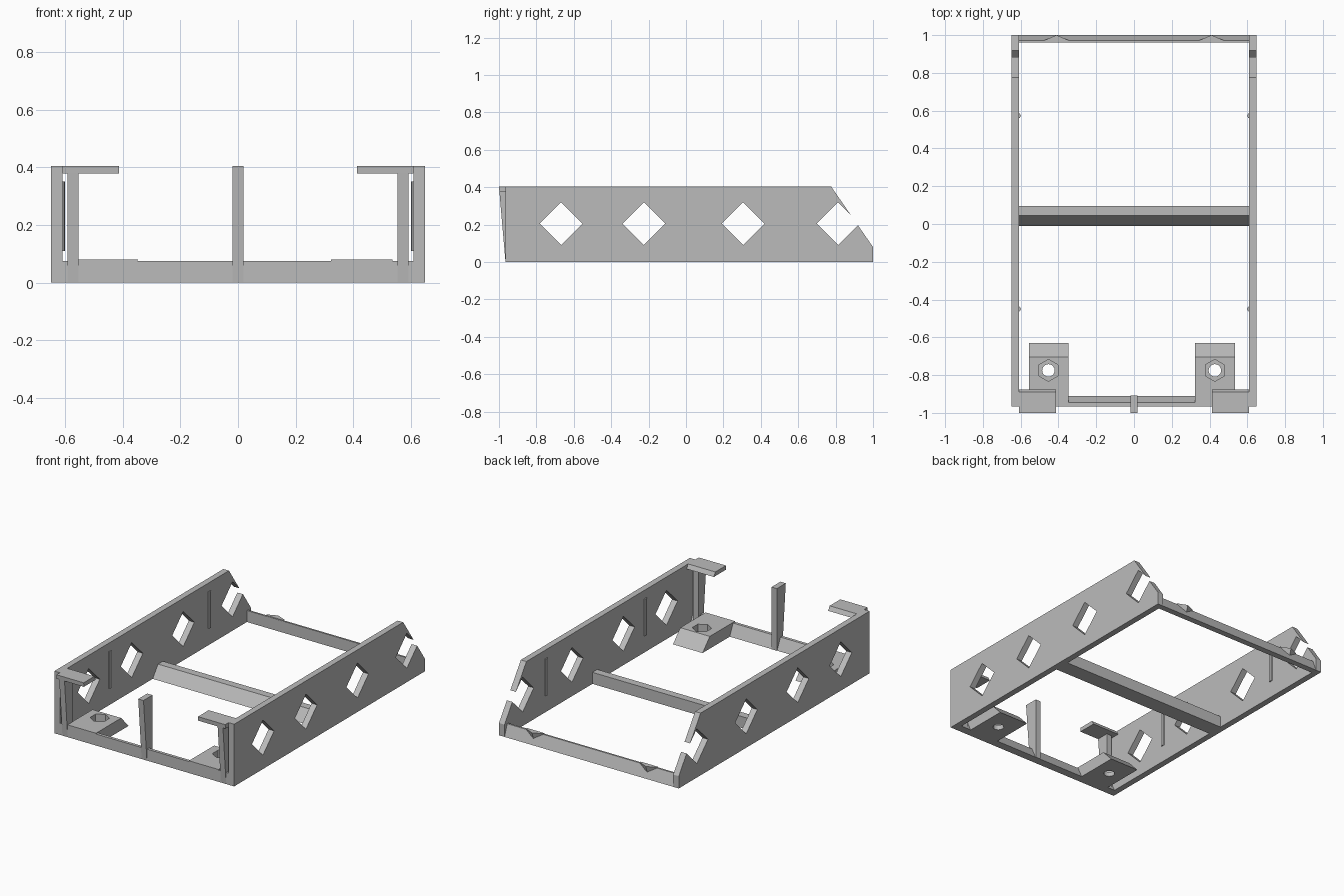
import bpy
import bmesh
import math
from mathutils import Vector

if "Cube" in bpy.data.objects:
    bpy.data.objects.remove(bpy.data.objects["Cube"], do_unlink=True)

GREY = (0.5, 0.5, 0.5, 1.0)
grey = bpy.data.materials.new("plain grey")
grey.use_nodes = True
grey.diffuse_color = GREY
grey.node_tree.nodes["Principled BSDF"].inputs["Base Color"].default_value = GREY


def prism(name, points, start, end, axis="x"):
    """Extrude a profile: (y, z) points along x, or (x, y) points along z."""
    bm = bmesh.new()
    place = (lambda a, b: (start, a, b)) if axis == "x" else (lambda a, b: (a, b, start))
    face = bm.faces.new([bm.verts.new(place(a, b)) for a, b in points])
    new = bmesh.ops.extrude_face_region(bm, geom=[face])["geom"]
    shift = Vector((end - start, 0, 0)) if axis == "x" else Vector((0, 0, end - start))
    bmesh.ops.translate(bm, verts=[g for g in new if isinstance(g, bmesh.types.BMVert)], vec=shift)
    bmesh.ops.recalc_face_normals(bm, faces=bm.faces)
    mesh = bpy.data.meshes.new(name)
    bm.to_mesh(mesh)
    bm.free()
    mesh.materials.append(grey)
    obj = bpy.data.objects.new(name, mesh)
    bpy.context.collection.objects.link(obj)
    return obj


def ring(x, y, radius, sides, turn=0.0):
    angles = [turn + math.tau * i / sides for i in range(sides)]
    return [(x + radius * math.cos(a), y + radius * math.sin(a)) for a in angles]


def cut(obj, cutters):
    """Subtract the cutters, apply the result and remove them."""
    for cutter in cutters:
        cutter.hide_render = True
        mod = obj.modifiers.new("cut", "BOOLEAN")
        mod.operation = "DIFFERENCE"
        mod.solver = "EXACT"
        mod.object = cutter
    graph = bpy.context.evaluated_depsgraph_get()
    mesh = bpy.data.meshes.new_from_object(obj.evaluated_get(graph))
    obj.modifiers.clear()
    obj.data = mesh
    for cutter in cutters:
        bpy.data.objects.remove(cutter, do_unlink=True)


INNER, OUTER, TOP, BAR = 0.608, 0.648, 0.405, 0.075
FRONT = -0.965

# Side walls with diamond openings, inner ridges, front posts and top tabs
wall_profile = [(FRONT, 0), (1, 0), (1, 0.08), (0.775, TOP), (FRONT, TOP)]
for side, s in (("left", 1), ("right", -1)):
    wall = prism(side + "_wall", wall_profile, s * INNER, s * OUTER)
    cut(wall, [prism("diamond_cutter", ring(y, 0.205, 0.114, 4), s * 0.55, s * 0.7)
               for y in (-0.668, -0.225, 0.305, 0.813)])

    for place, y in (("front", -0.45), ("back", 0.573)):
        prism(f"{side}_{place}_ridge", ring(s * (INNER + 0.006), y, 0.015, 8), 0.11, 0.35, "z")

    prism(side + "_front_post",
          [(FRONT, 0), (-0.915, 0), (-0.915, 0.38), (-0.998, 0.38)], s * 0.552, s * 0.59)
    prism(side + "_top_tab",
          [(-0.998, 0.378), (-0.875, 0.378), (-0.89, TOP), (-1, TOP)], s * 0.412, s * INNER)

    # Wedge catch on the back bar, tapering to the bottom
    x = s * 0.41
    catch = prism(side + "_back_catch",
                  [(x - 0.063, 0.962), (x + 0.063, 0.962), (x + 0.063, 0.973),
                   (x, 1), (x - 0.063, 0.973)], 0.02, 0.08, "z")
    for v in catch.data.vertices:
        if v.co.z < 0.05:
            v.co.x = x + (v.co.x - x) * 0.3
            v.co.y = min(v.co.y, 0.98)

# Cross bars
prism("front_bar", [(FRONT, 0), (-0.91, 0), (-0.945, BAR), (FRONT, BAR)], -INNER, INNER)
prism("middle_bar", [(-0.01, 0), (0.095, 0), (0.095, BAR), (0.045, BAR)], -INNER, INNER)
prism("back_bar", [(0.96, 0), (1, 0), (0.972, BAR), (0.96, BAR)], -INNER, INNER)

# Centre post leaning forward
prism("centre_post", [(FRONT, 0), (-0.908, 0), (-0.908, TOP), (-1, TOP)], -0.019, 0.019)

# Screw pads with hexagonal nut pockets
pad_profile = [(FRONT, 0), (-0.63, 0), (-0.705, 0.08), (FRONT, 0.08)]
for side, x0, x1, hole in (("left", 0.322, 0.535, 0.428), ("right", -0.555, -0.348, -0.453)):
    pad = prism(side + "_screw_pad", pad_profile, x0, x1)
    cut(pad, [prism("nut_cutter", ring(hole, -0.775, 0.058, 6, math.pi / 2), 0.03, 0.2, "z"),
              prism("screw_cutter", ring(hole, -0.775, 0.033, 20), -0.1, 0.2, "z")])
